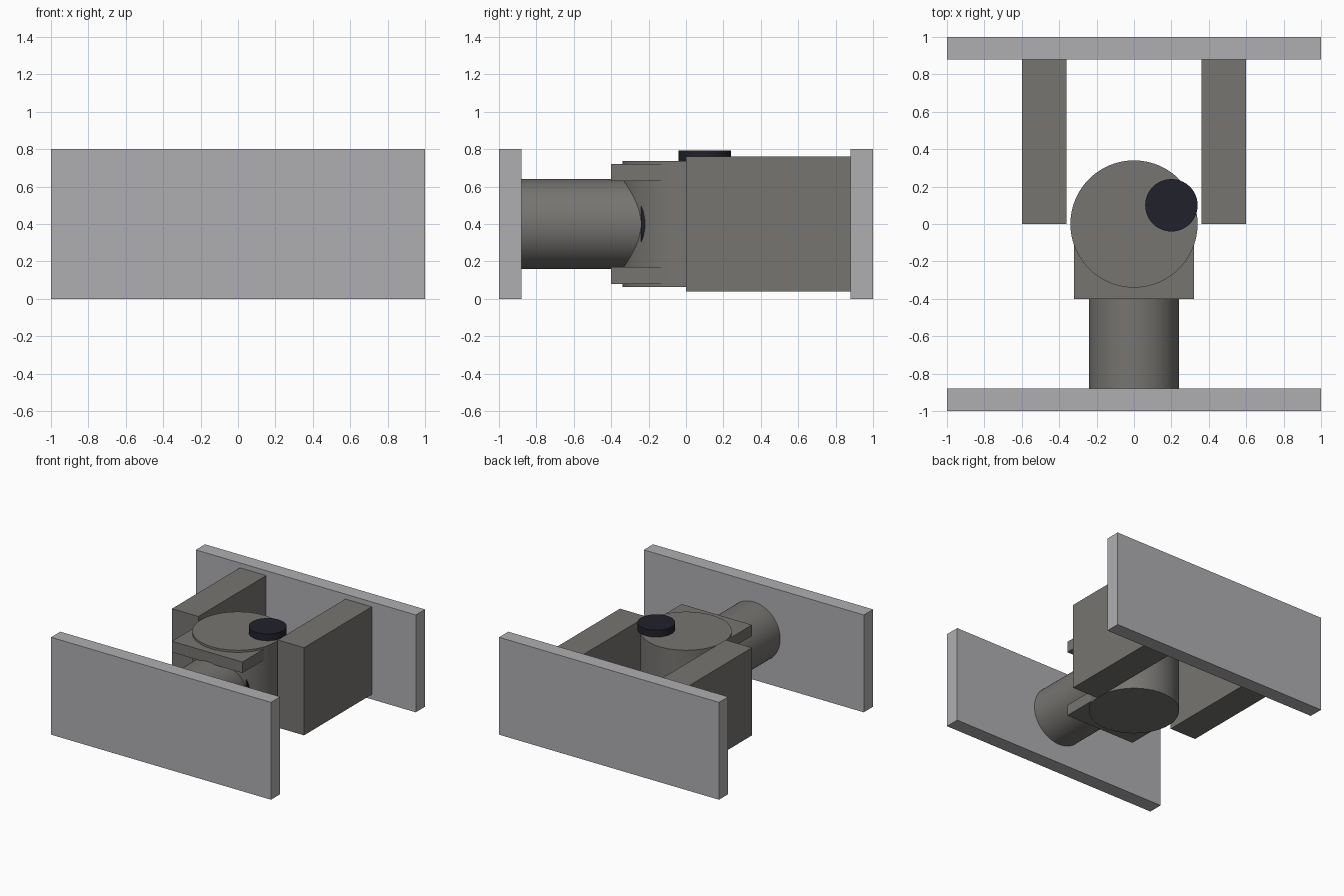
import bpy
import math

cube = bpy.data.objects.get("Cube")
if cube:
    bpy.data.objects.remove(cube, do_unlink=True)


def material(name, rgb):
    mat = bpy.data.materials.new(name)
    mat.use_nodes = True
    mat.diffuse_color = (*rgb, 1)
    mat.node_tree.nodes["Principled BSDF"].inputs["Base Color"].default_value = (*rgb, 1)
    return mat


light_grey = material("light grey", (0.43, 0.43, 0.45))
steel_grey = material("dark warm grey", (0.18, 0.176, 0.165))
near_black = material("blue black", (0.015, 0.015, 0.024))


def box(name, low, high, mat):
    centre = [(a + b) / 2 for a, b in zip(low, high)]
    bpy.ops.mesh.primitive_cube_add(size=1, location=centre)
    obj = bpy.context.object
    obj.name = name
    obj.scale = [b - a for a, b in zip(low, high)]
    bpy.ops.object.transform_apply(location=False, rotation=False, scale=True)
    obj.data.materials.append(mat)


def cylinder(name, radius, length, centre, mat, along_y=False):
    bpy.ops.mesh.primitive_cylinder_add(
        vertices=96, radius=radius, depth=length, location=centre,
        rotation=(math.pi / 2 if along_y else 0, 0, 0))
    obj = bpy.context.object
    obj.name = name
    obj.data.materials.append(mat)
    bpy.ops.object.shade_smooth_by_angle()


# End plates
box("front_plate", (-1, -1, 0), (1, -0.88, 0.8), light_grey)
box("rear_plate", (-1, 0.88, 0), (1, 1, 0.8), light_grey)

# Fork arms on the rear plate
box("left_arm", (0.36, 0, 0.04), (0.6, 0.88, 0.76), steel_grey)
box("right_arm", (-0.6, 0, 0.04), (-0.36, 0.88, 0.76), steel_grey)

# Hub with the clevis plates above and below the shaft
cylinder("hub", 0.34, 0.674, (0, 0, 0.4), steel_grey)
box("upper_clevis", (-0.32, -0.4, 0.63), (0.32, -0.1, 0.72), steel_grey)
box("lower_clevis", (-0.32, -0.4, 0.08), (0.32, -0.1, 0.17), steel_grey)

# Shaft and the dark collar where it enters the hub
cylinder("shaft", 0.24, 0.78, (0, -0.49, 0.4), steel_grey, along_y=True)
cylinder("shaft_collar", 0.26, 0.14, (0, -0.17, 0.4), near_black, along_y=True)

# Off-centre knob on the hub
cylinder("knob", 0.14, 0.06, (0.2, 0.1, 0.763), near_black)
